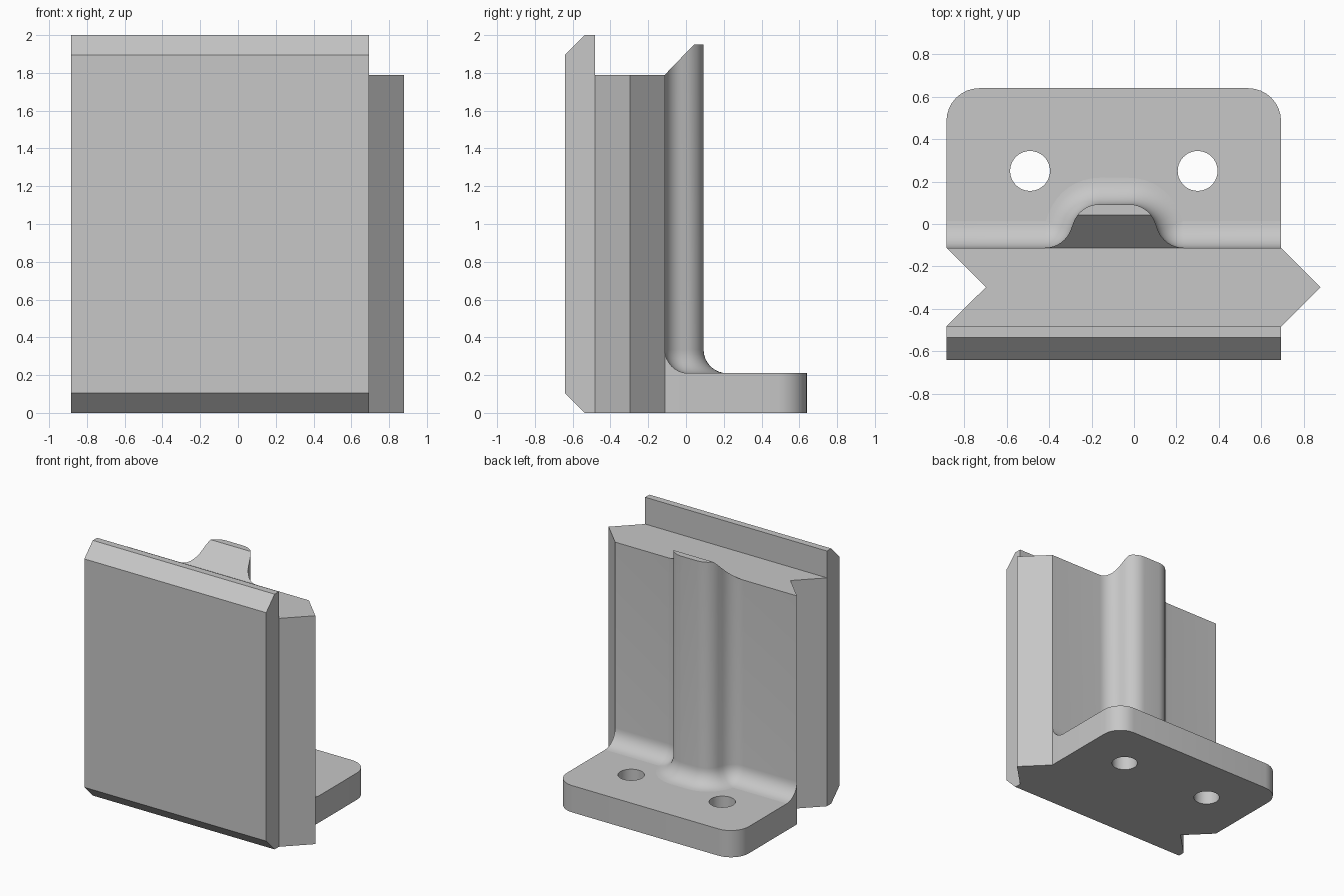
import bpy, bmesh, math

cube = bpy.data.objects.get("Cube")
if cube:
    bpy.data.objects.remove(cube, do_unlink=True)

# Shared dimensions
LEFT, RIGHT = -0.884, 0.693
WALL_FRONT, WALL_BACK, WALL_TOP = -0.483, -0.112, 1.79
BACK, FLANGE_TOP = 0.64, 0.21
STEPS = 8

grey = bpy.data.materials.new("plain_grey")
grey.use_nodes = True
grey.diffuse_color = (0.57, 0.57, 0.57, 1)
grey.node_tree.nodes["Principled BSDF"].inputs["Base Color"].default_value = grey.diffuse_color


def finish(bm, name):
    bmesh.ops.remove_doubles(bm, verts=bm.verts, dist=0.0001)
    bmesh.ops.recalc_face_normals(bm, faces=bm.faces)
    mesh = bpy.data.meshes.new(name)
    bm.to_mesh(mesh)
    bm.free()
    obj = bpy.data.objects.new(name, mesh)
    bpy.context.collection.objects.link(obj)
    mesh.materials.append(grey)
    return obj


def prism(name, points, direction):
    bm = bmesh.new()
    face = bm.faces.new([bm.verts.new(p) for p in points])
    extruded = bmesh.ops.extrude_face_region(bm, geom=[face], use_keep_orig=True)
    moved = [v for v in extruded["geom"] if isinstance(v, bmesh.types.BMVert)]
    bmesh.ops.translate(bm, verts=moved, vec=direction)
    return finish(bm, name)


def arc(cx, cy, r, start, end, steps=STEPS):
    angles = [math.radians(start + (end - start) * i / steps) for i in range(steps + 1)]
    return [(cx + r * math.cos(a), cy + r * math.sin(a)) for a in angles]


def activate(obj):
    bpy.ops.object.select_all(action="DESELECT")
    obj.select_set(True)
    bpy.context.view_layer.objects.active = obj


# Front plate with bevelled top and bottom edges
plate_profile = [(WALL_FRONT, 0), (-0.536, 0), (-0.641, 0.105),
                 (-0.641, 1.895), (-0.536, 2), (WALL_FRONT, 2)]
plate = prism("front_plate", [(LEFT, y, z) for y, z in plate_profile], (RIGHT - LEFT, 0, 0))

# Mounting flange with rounded rear corners and two bolt holes
R = 0.155
outline = [(LEFT, WALL_BACK), (RIGHT, WALL_BACK)]
outline += arc(RIGHT - R, BACK - R, R, 0, 90) + arc(LEFT + R, BACK - R, R, 90, 180)
flange = prism("mounting_flange", [(x, y, 0) for x, y in outline], (0, 0, FLANGE_TOP))
for hole_x in (-0.49, 0.30):
    circle = arc(hole_x, 0.25, 0.094, 0, 360, 40)[:-1]
    cutter = prism("hole_cutter", [(x, y, -0.1) for x, y in circle], (0, 0, 0.5))
    cutter.hide_render = True
    activate(flange)
    cut = flange.modifiers.new("bolt_hole", "BOOLEAN")
    cut.operation, cut.solver, cut.object = "DIFFERENCE", "EXACT", cutter
    bpy.ops.object.modifier_apply(modifier=cut.name)
    bpy.data.objects.remove(cutter, do_unlink=True)

# Rear outline of the wall: flat, concave flare, convex rib shoulder, mirrored
RIB_X, RIB_HALF_FLAT, RIB_BACK, RIB_R = -0.093, 0.07, 0.093, 0.13
SWEEP = math.radians(70)
slant = (RIB_BACK - WALL_BACK - 2 * RIB_R * (1 - math.cos(SWEEP))) / math.sin(SWEEP)
shoulder_x = -RIB_HALF_FLAT
flare_x = shoulder_x - 2 * RIB_R * math.sin(SWEEP) - slant * math.cos(SWEEP)
half = []
for i in range(STEPS + 1):
    s, c = math.sin(SWEEP * i / STEPS), math.cos(SWEEP * i / STEPS)
    half.append((flare_x + RIB_R * s, WALL_BACK + RIB_R * (1 - c), -s, c))
for i in range(STEPS, -1, -1):
    s, c = math.sin(SWEEP * i / STEPS), math.cos(SWEEP * i / STEPS)
    half.append((shoulder_x - RIB_R * s, RIB_BACK - RIB_R * (1 - c), -s, c))
rib = [(RIB_X + x, y, nx, ny) for x, y, nx, ny in half]
rib += [(RIB_X - x, y, -nx, ny) for x, y, nx, ny in reversed(half)]
rear = [(LEFT, WALL_BACK, 0, 1)] + rib + [(RIGHT, WALL_BACK, 0, 1)]

# Wall sides: pointed tongue on one side, matching groove on the other
MID = (WALL_FRONT + WALL_BACK) / 2
sides = [(RIGHT, WALL_BACK), (0.879, MID), (RIGHT, WALL_FRONT),
         (LEFT, WALL_FRONT), (-0.698, MID), (LEFT, WALL_BACK)]

# Stack of rings: foot, fillet onto the flange, then the tall wall
FILLET = 0.125
levels = [(0, 0), (FLANGE_TOP, 0)]
for i in range(STEPS + 1):
    a = math.pi / 2 * i / STEPS
    levels.append((FLANGE_TOP + FILLET * (1 - math.cos(a)), FILLET * (1 - math.sin(a))))
levels.append((None, 0))

split = STEPS + 4                      # where the sloped rib top becomes flat
slope_depth = rear[split][1] - WALL_BACK


def top_height(y):
    return WALL_TOP + 0.16 * max(0, min(1, (y - WALL_BACK) / slope_depth))


bm = bmesh.new()
rings = []
for z, offset in levels:
    flat = [(x + nx * offset, y + ny * offset) for x, y, nx, ny in rear] + sides
    rings.append([bm.verts.new((x, y, top_height(y) if z is None else z)) for x, y in flat])
count = len(rings[0])
for low, high in zip(rings, rings[1:]):
    for i in range(count):
        j = (i + 1) % count
        bm.faces.new((low[i], low[j], high[j], high[i]))

# Caps: underside, wall top, sloped rib top, flat rib top
n = len(rear)
top = rings[-1]
bm.faces.new([rings[0][i] for i in range(n)] + rings[0][n + 1:-1])
bm.faces.new([top[0], top[1], top[n - 2], top[n - 1]] + top[n + 1:-1])
bm.faces.new(top[1:split + 1] + top[n - 1 - split:n - 1])
bm.faces.new(top[split:n - split])
# Infill of the foot below the rib is hidden inside the flange
wall = finish(bm, "wall_with_rib")

for obj in (plate, flange, wall):
    activate(obj)
    bpy.ops.object.shade_smooth_by_angle(angle=math.radians(30))
